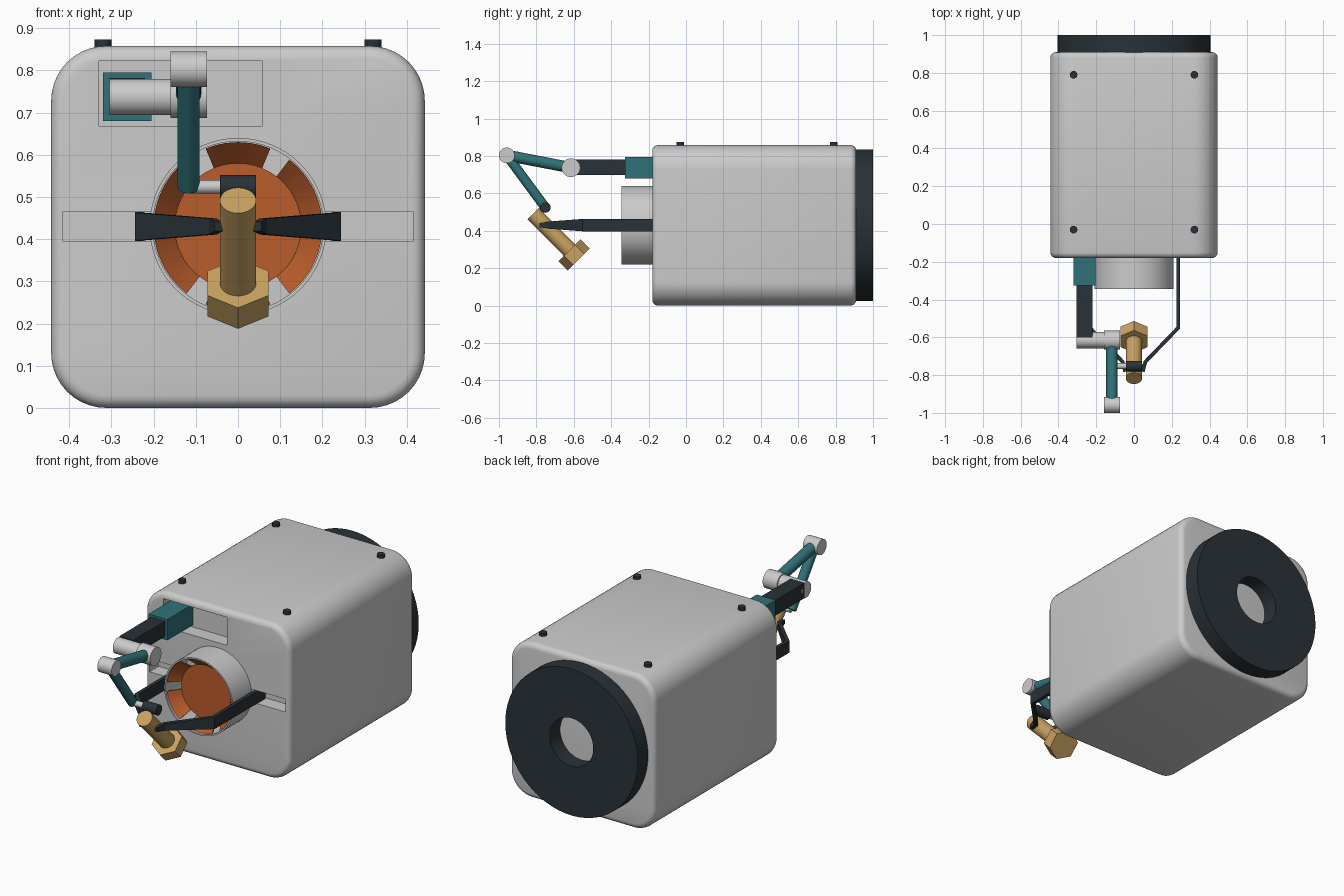
import bpy, bmesh, math
from mathutils import Vector, Matrix

if "Cube" in bpy.data.objects:
    bpy.data.objects.remove(bpy.data.objects["Cube"])


def mat(name, rgb):
    m = bpy.data.materials.new(name)
    m.diffuse_color = (*rgb, 1)
    m.use_nodes = True
    m.node_tree.nodes["Principled BSDF"].inputs["Base Color"].default_value = m.diffuse_color
    return m


DARK = mat("dark", (0.022, 0.032, 0.04))
TEAL = mat("teal", (0.03, 0.17, 0.19))
ORANGE = mat("orange", (0.5, 0.11, 0.025))
GOLD = mat("gold", (0.58, 0.36, 0.12))
CZ = 0.43  # height of the main axis


def finish(name, bm, m=None, smooth=True):
    bmesh.ops.recalc_face_normals(bm, faces=bm.faces)
    me = bpy.data.meshes.new(name)
    bm.to_mesh(me)
    bm.free()
    ob = bpy.data.objects.new(name, me)
    bpy.context.collection.objects.link(ob)
    if m:
        me.materials.append(m)
    if smooth:
        shade(ob)
    return ob


def activate(ob):
    bpy.ops.object.select_all(action='DESELECT')
    ob.select_set(True)
    bpy.context.view_layer.objects.active = ob


def shade(ob):
    activate(ob)
    bpy.ops.object.shade_smooth_by_angle(angle=math.radians(30))


def box_bm(lo, hi):
    bm = bmesh.new()
    lo, hi = Vector(lo), Vector(hi)
    bmesh.ops.create_cube(bm, size=1, matrix=Matrix.Translation((lo + hi) / 2) @ Matrix.Diagonal((*(hi - lo), 1)))
    return bm


def box(name, lo, hi, m=None):
    return finish(name, box_bm(lo, hi), m, False)


def rod(name, a, b, r, m=None, n=32):
    a, b = Vector(a), Vector(b)
    d = b - a
    bm = bmesh.new()
    bmesh.ops.create_cone(bm, cap_ends=True, segments=n, radius1=r, radius2=r, depth=d.length,
                          matrix=Matrix.Translation((a + b) / 2) @ d.to_track_quat('Z', 'Y').to_matrix().to_4x4())
    return finish(name, bm, m)


def lathe(name, profile, m=None, n=64, start=0, sweep=360):
    """Sweep a closed (radius, y) profile around the main axis."""
    bm = bmesh.new()
    full = sweep == 360
    rings = []
    for i in range(n if full else n + 1):
        a = math.radians(start + sweep * i / n)
        rings.append([bm.verts.new((r * math.cos(a), y, CZ + r * math.sin(a))) for r, y in profile])
    k = len(profile)
    for i in range(n):
        p, q = rings[i], rings[(i + 1) % len(rings)]
        for j in range(k):
            bm.faces.new((p[j], p[(j + 1) % k], q[(j + 1) % k], q[j]))
    if not full:
        bm.faces.new(rings[0])
        bm.faces.new(rings[-1])
    return finish(name, bm, m)


# Rounded housing
Y0, Y1 = -0.18, 0.91
bm = box_bm((-0.443, Y0, 0), (0.443, Y1, 0.858))
long_edges = [e for e in bm.edges if abs(e.verts[0].co.y - e.verts[1].co.y) > 0.5]
bmesh.ops.bevel(bm, geom=long_edges, offset=0.13, segments=10, profile=0.5, affect='EDGES')
caps = [e for e in bm.edges if abs(e.verts[0].co.y - e.verts[1].co.y) < 0.01]
bmesh.ops.bevel(bm, geom=caps, offset=0.03, segments=4, profile=0.5, affect='EDGES')
housing = finish("housing", bm, None, False)

# Pockets in the housing front for the arm and the fingers
for lo, hi in (((-0.33, -0.3, 0.668), (0.058, -0.10, 0.822)),
               ((-0.415, -0.3, 0.395), (0.415, -0.10, 0.466))):
    cutter = box("pocket_cutter", lo, hi)
    cutter.hide_render = True
    mod = housing.modifiers.new("pocket", 'BOOLEAN')
    mod.operation, mod.solver, mod.object = 'DIFFERENCE', 'EXACT', cutter
    activate(housing)
    bpy.ops.object.modifier_apply(modifier=mod.name)
    bpy.data.objects.remove(cutter)
shade(housing)

# Rear ring and top studs
lathe("rear_ring", [(0.405, 0.905), (0.405, 1.0), (0.133, 1.0), (0.133, 0.905)], DARK)
for x in (-0.32, 0.32):
    for y in (-0.03, 0.79):
        rod("top_stud", (x, y, 0.85), (x, y, 0.874), 0.02, DARK, 24)

# Front barrel with orange petals and back plate
lathe("barrel", [(0.21, -0.175), (0.21, -0.345), (0.202, -0.345), (0.202, -0.175)])
for i in range(6):
    lathe("petal", [(0.2, -0.335), (0.15, -0.28), (0.15, -0.27), (0.2, -0.325)],
          ORANGE, 10, 60 * i + 7.5, 45)
rod("barrel_plate", (0, -0.28, CZ), (0, -0.265, CZ), 0.15, ORANGE, 48)

# Gripping fingers: tapering bent bars (x, y, half height), mirrored
path = [(0.234, -0.11, 0.034), (0.234, -0.55, 0.033), (0.06, -0.73, 0.019), (0.046, -0.782, 0.011)]
bm = bmesh.new()
rings = []
for i, (x, y, h) in enumerate(path):
    pts = [Vector(p[:2]) for p in path]
    dirs = [(pts[j + 1] - pts[j]).normalized() for j in (i - 1, i) if 0 <= j < len(pts) - 1]
    t = sum(dirs, Vector((0, 0))).normalized()
    w = 0.010 / t.dot(dirs[0])
    nx, ny = -t.y * w, t.x * w
    rings.append([bm.verts.new(c) for c in ((x + nx, y + ny, CZ - h), (x + nx, y + ny, CZ + h),
                                            (x - nx, y - ny, CZ + h), (x - nx, y - ny, CZ - h))])
for p, q in zip(rings, rings[1:]):
    for j in range(4):
        bm.faces.new((p[j], p[(j + 1) % 4], q[(j + 1) % 4], q[j]))
bm.faces.new(rings[0])
bm.faces.new(rings[-1])
fingers = finish("fingers", bm, DARK, False)
fingers.modifiers.new("mirror", 'MIRROR')
for s in (-1, 1):
    rod("finger_pad", (s * 0.038, -0.757, CZ), (s * 0.058, -0.757, CZ), 0.014, DARK, 16)

# Held bolt
top, end = Vector((0, -0.817, 0.492)), Vector((0, -0.573, 0.246))
neck = end + (top - end).normalized() * 0.07
rod("bolt_shaft", top, neck, 0.043, GOLD)
rod("bolt_head", neck, end, 0.083, GOLD, 6)

# Jointed arm
AX = -0.117
shoulder, elbow, wrist = (AX, -0.615, 0.737), (AX, -0.958, 0.803), (AX, -0.752, 0.524)
box("arm_base", (-0.32, -0.325, 0.68), (-0.205, -0.10, 0.795), TEAL)
box("arm_beam", (-0.305, -0.60, 0.697), (-0.22, -0.325, 0.782), DARK)


def x_rod(name, x0, x1, c, r, m=None):
    rod(name, (x0, c[1], c[2]), (x1, c[1], c[2]), r, m)


x_rod("shoulder_axle", -0.305, -0.16, shoulder, 0.043)
x_rod("shoulder_joint", -0.16, -0.073, shoulder, 0.05)
x_rod("elbow_joint", -0.16, -0.073, elbow, 0.042)
rod("upper_link", shoulder, elbow, 0.03, TEAL)
rod("lower_link", elbow, wrist, 0.026, TEAL)
x_rod("wrist_axle", AX, -0.04, wrist, 0.016)
x_rod("wrist_tip", -0.043, 0.043, wrist, 0.028, DARK)
